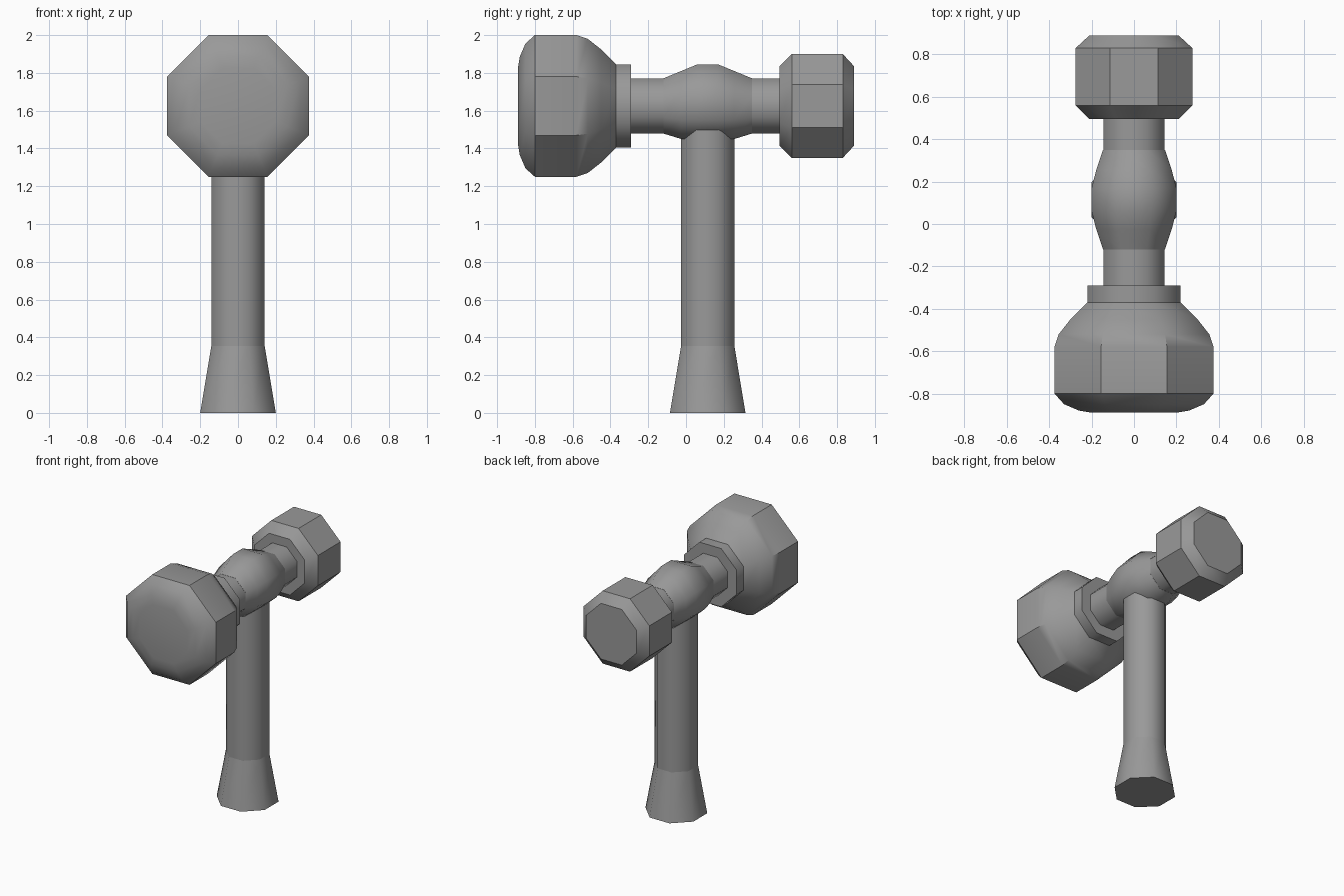
import bpy, bmesh, math
from mathutils import Matrix

cube = bpy.data.objects.get("Cube")
if cube:
    bpy.data.objects.remove(cube, do_unlink=True)

SIDES = 8
AXIS_Z = 1.625      # height of the crossbar axis
POST_Y = 0.115      # position of the upright

grey = bpy.data.materials.new("plain grey")
grey.use_nodes = True
grey.diffuse_color = (0.32, 0.32, 0.32, 1)
grey.node_tree.nodes["Principled BSDF"].inputs["Base Color"].default_value = (0.32, 0.32, 0.32, 1)


def loft(name, rings, matrix, smooth):
    """Octagonal rings (along, width, up, down) skinned along local z; radii reach the flats."""
    bm = bmesh.new()
    loops = []
    for along, wide, up, down in rings:
        loop = []
        for i in range(SIDES):
            a = 2 * math.pi * (i + 0.5) / SIDES
            k = 1 / math.cos(math.pi / SIDES)
            s = math.sin(a)
            loop.append(bm.verts.new((wide * k * math.cos(a), s * k * (up if s > 0 else down), along)))
        loops.append(loop)
    for a, b in zip(loops, loops[1:]):
        for i in range(SIDES):
            j = (i + 1) % SIDES
            bm.faces.new((a[i], a[j], b[j], b[i]))
    bm.faces.new(loops[0])
    bm.faces.new(loops[-1])
    bm.transform(matrix)
    bmesh.ops.recalc_face_normals(bm, faces=bm.faces)
    mesh = bpy.data.meshes.new(name)
    bm.to_mesh(mesh)
    bm.free()
    mesh.materials.append(grey)
    obj = bpy.data.objects.new(name, mesh)
    bpy.context.collection.objects.link(obj)
    bpy.ops.object.select_all(action='DESELECT')
    obj.select_set(True)
    bpy.context.view_layer.objects.active = obj
    bpy.ops.object.shade_smooth_by_angle(angle=math.radians(smooth))
    return obj


def even(profile):
    return [(along, r, r, r) for along, r in profile]


# local z runs along world y for the crossbar, and stays up for the post
across = Matrix(((1, 0, 0, 0), (0, 0, 1, 0), (0, 1, 0, AXIS_Z), (0, 0, 0, 1)))
upright = Matrix.Translation((0, POST_Y, 0))

# Upright handle with flared foot
loft("handle_flare", even([(0, 0.2), (0.355, 0.141)]), upright, 50)
loft("handle", even([(0.355, 0.141), (1.56, 0.141)]), upright, 50)

# Crossbar and swollen joint
loft("crossbar", even([(-0.32, 0.145), (0.52, 0.145)]), across, 50)
half = [(0.235, 0.146, 0.146, 0.146), (0.14, 0.178, 0.185, 0.175), (0.055, 0.2, 0.22, 0.178)]
loft("joint", [(POST_Y - d, w, u, l) for d, w, u, l in half]
     + [(POST_Y + d, w, u, l) for d, w, u, l in reversed(half)], across, 60)

# Large domed head with collar
loft("large_head", even([(-0.89, 0.2), (-0.88, 0.26), (-0.85, 0.33), (-0.8, 0.375), (-0.58, 0.375),
                         (-0.52, 0.355), (-0.45, 0.3), (-0.37, 0.22)]), across, 40)
loft("collar", even([(-0.37, 0.22), (-0.29, 0.22)]), across, 50)

# Small chamfered head
loft("small_head", even([(0.495, 0.21), (0.56, 0.275), (0.83, 0.275), (0.89, 0.21)]), across, 40)
